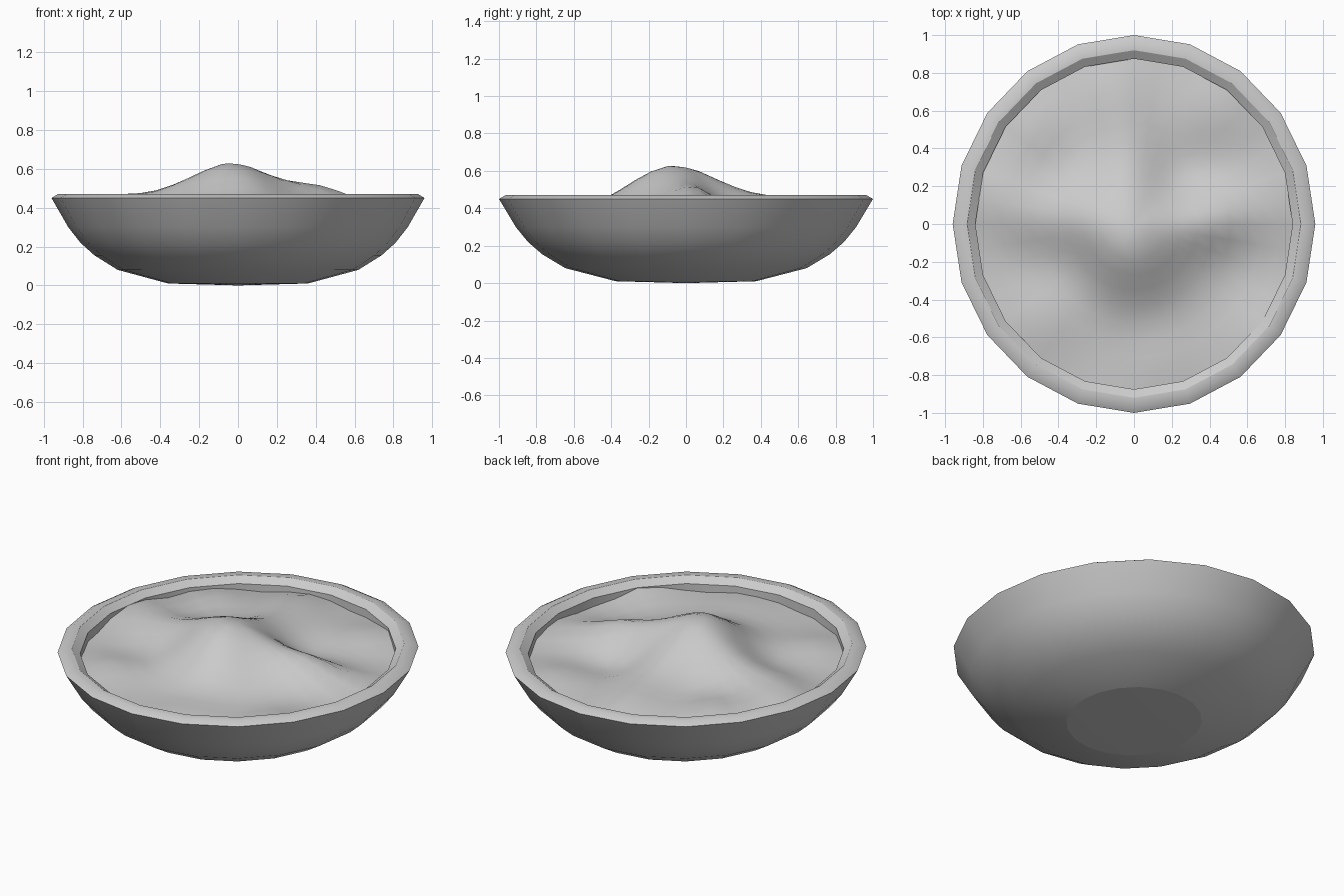
import bpy, math

if "Cube" in bpy.data.objects:
    bpy.data.objects.remove(bpy.data.objects["Cube"])

SIDES = 20


def revolve(name, profile, segments, height=None):
    """Lathe a list of (radius, z); radius 0 makes a pole. height(x, y) overrides z."""
    verts, rings, faces = [], [], []
    for r, z in profile:
        n = 1 if r == 0 else segments
        start = len(verts)
        for i in range(n):
            a = 2 * math.pi * i / segments
            x, y = 0.96 * r * math.cos(a), r * math.sin(a)
            verts.append((x, y, height(x, y) if height else z))
        rings.append([start + (i % n) for i in range(segments)])
    for lo, hi in zip(rings, rings[1:]):
        for i in range(segments):
            j = (i + 1) % segments
            faces.append(list(dict.fromkeys((lo[i], lo[j], hi[j], hi[i]))))
    mesh = bpy.data.meshes.new(name)
    mesh.from_pydata(verts, [], faces)
    mesh.update()
    obj = bpy.data.objects.new(name, mesh)
    bpy.context.collection.objects.link(obj)
    return obj


def smooth(obj, degrees):
    bpy.ops.object.select_all(action='DESELECT')
    obj.select_set(True)
    bpy.context.view_layer.objects.active = obj
    bpy.ops.object.shade_smooth_by_angle(angle=math.radians(degrees))


# Bowl: outer wall, bevelled rim, inner lip and inner floor
bowl = revolve("bowl", [
    (0, 0), (0.375, 0.01), (0.645, 0.08), (0.77, 0.155), (0.845, 0.22),
    (0.91, 0.30), (1.0, 0.45), (0.965, 0.47), (0.92, 0.47), (0.875, 0.44),
    (0.875, 0.36), (0.80, 0.26), (0.60, 0.13), (0.35, 0.06), (0, 0.05)], SIDES)
smooth(bowl, 32)
# Crisp edge around the flat foot
for edge in bowl.data.edges:
    if all(abs(bowl.data.vertices[v].co.z - 0.01) < 0.001 for v in edge.vertices):
        edge.use_edge_sharp = True

# Heaped filling: central mound, ridges running off it, lumps near the rim
# (x, y, amount, spread)
LUMPS = [
    (-0.05, -0.05, 0.225, 0.20), (0.30, 0.00, 0.08, 0.14),
    (0.47, 0.04, 0.07, 0.11), (0.70, 0.08, 0.05, 0.12),
    (-0.04, 0.27, 0.05, 0.13), (-0.05, 0.52, 0.06, 0.14),
    (-0.12, 0.74, 0.05, 0.12), (-0.34, 0.08, 0.055, 0.13),
    (-0.58, 0.04, 0.06, 0.12), (-0.76, 0.17, 0.06, 0.12),
    (-0.52, 0.50, 0.06, 0.14), (-0.50, -0.50, 0.045, 0.13),
    (0.05, -0.30, 0.05, 0.15), (0.45, 0.62, 0.05, 0.14),
    (0.68, -0.58, 0.06, 0.13), (0.16, -0.72, 0.03, 0.13),
    (0.26, 0.27, -0.03, 0.11), (-0.36, -0.25, -0.02, 0.12),
]


def heap_height(x, y):
    z = 0.385
    for px, py, amount, spread in LUMPS:
        z += amount * math.exp(-((x - px) ** 2 + (y - py) ** 2) / (2 * spread ** 2))
    return z


radii = [0.88, 0.80, 0.71, 0.62, 0.53, 0.44, 0.35, 0.27, 0.19, 0.10, 0]
filling = revolve("filling", [(r, 0) for r in radii], 40, heap_height)
smooth(filling, 60)

# Point all normals outward: bowl profile runs foot to floor, filling rim to peak
for obj in (bowl, filling):
    obj.data.validate()
